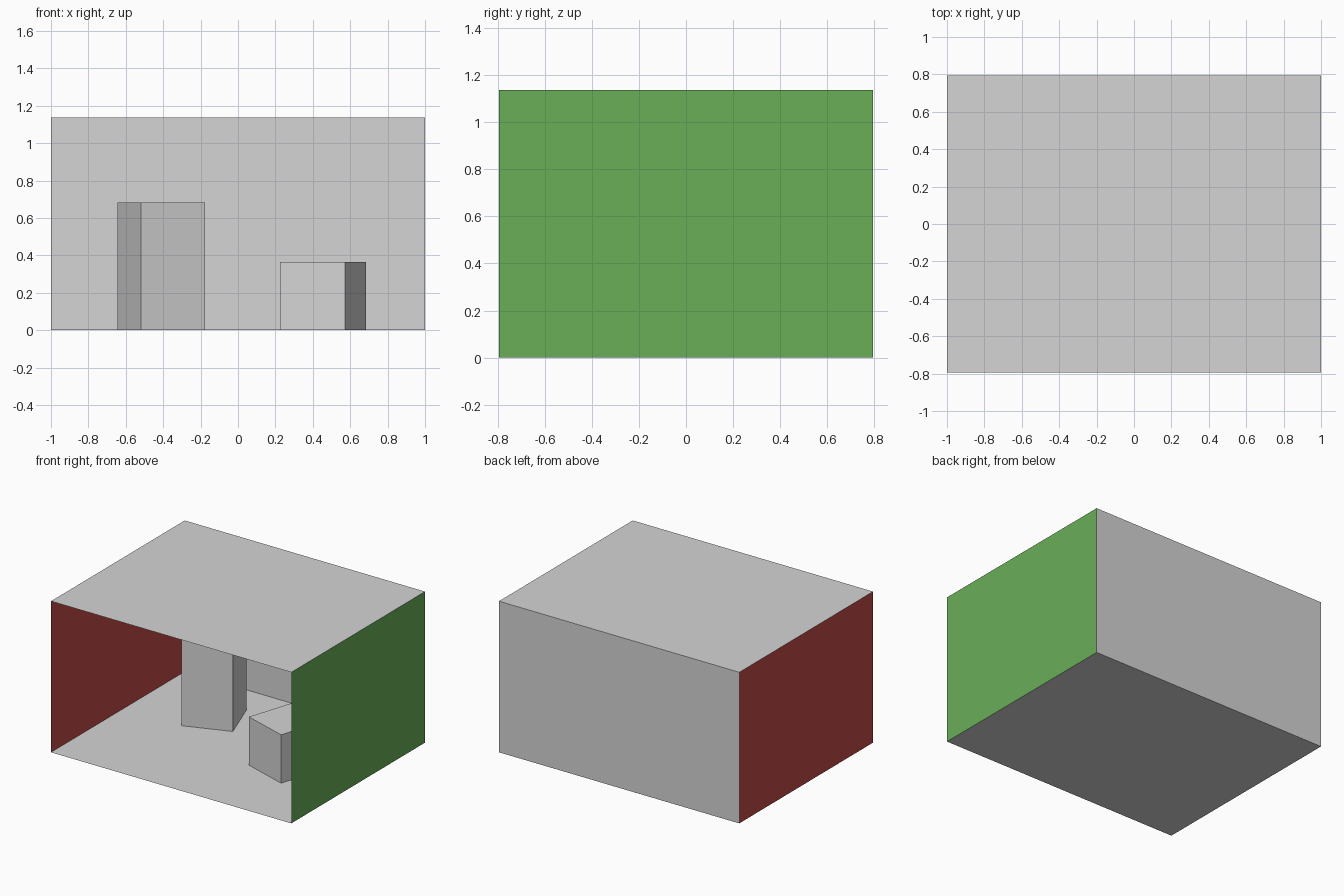
import bpy, bmesh
from math import radians
from mathutils import Matrix, Vector

if "Cube" in bpy.data.objects:
    bpy.data.objects.remove(bpy.data.objects["Cube"])

W, D, H = 1.0, 0.795, 1.137   # half width, half depth, height


def material(name, rgb):
    m = bpy.data.materials.new(name)
    m.diffuse_color = (*rgb, 1.0)
    m.use_nodes = True
    m.node_tree.nodes["Principled BSDF"].inputs["Base Color"].default_value = m.diffuse_color
    return m


GREY = material("light_grey", (0.66, 0.66, 0.66))
RED = material("red", (0.54, 0.068, 0.059))
GREEN = material("green", (0.143, 0.42, 0.097))


def add_object(name, bm, mat):
    mesh = bpy.data.meshes.new(name)
    bm.to_mesh(mesh)
    bm.free()
    mesh.materials.append(mat)
    obj = bpy.data.objects.new(name, mesh)
    bpy.context.collection.objects.link(obj)
    return obj


def panel(name, center, u, v, mat):
    """Single-sheet rectangle; its normal is u x v, facing into the room."""
    bm = bmesh.new()
    c, u, v = Vector(center), Vector(u), Vector(v)
    bm.faces.new([bm.verts.new(c + a * u + b * v)
                  for a, b in ((-1, -1), (1, -1), (1, 1), (-1, 1))])
    return add_object(name, bm, mat)


def block(name, x, y, side, height, angle, mat):
    """Square block standing on the floor, turned about z."""
    bm = bmesh.new()
    bmesh.ops.create_cube(bm, size=1.0, matrix=Matrix.Diagonal((side, side, height, 1)))
    obj = add_object(name, bm, mat)
    obj.location = (x, y, height / 2)
    obj.rotation_euler.z = radians(angle)
    return obj


# Room shell, open at the front
h = H / 2
panel("floor", (0, 0, 0), (W, 0, 0), (0, D, 0), GREY)
panel("ceiling", (0, 0, H), (0, D, 0), (W, 0, 0), GREY)
panel("back_wall", (0, D, h), (W, 0, 0), (0, 0, h), GREY)
panel("left_wall", (-W, 0, h), (0, D, 0), (0, 0, h), RED)
panel("right_wall", (W, 0, h), (0, 0, h), (0, D, 0), GREEN)

# Blocks on the floor
block("tall_block", -0.41, 0.30, 0.364, 0.683, 20, GREY)
block("short_block", 0.454, -0.074, 0.364, 0.364, -18, GREY)
